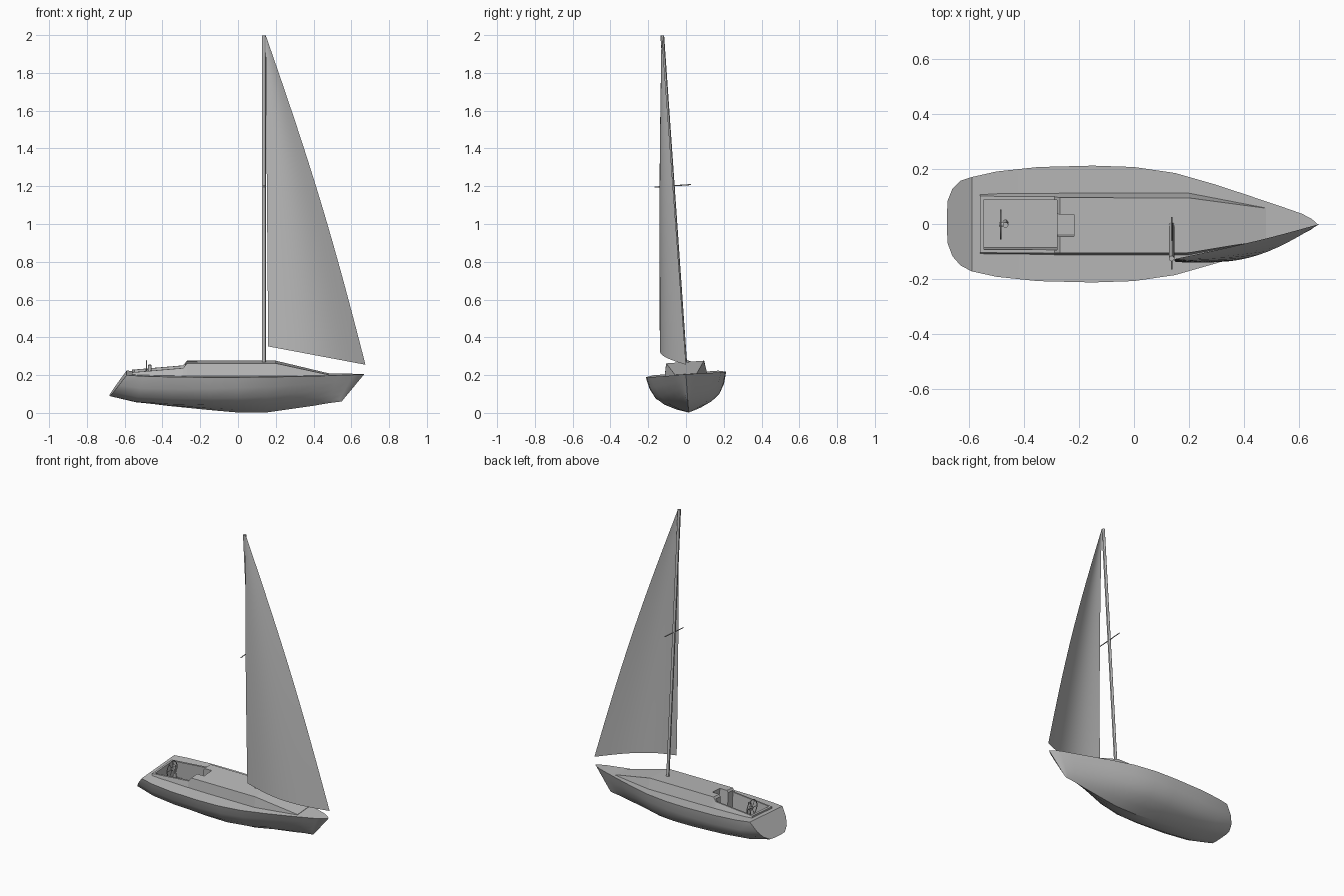
import bpy, bmesh, math
from mathutils import Matrix, Vector

if "Cube" in bpy.data.objects:
    bpy.data.objects.remove(bpy.data.objects["Cube"], do_unlink=True)

grey = bpy.data.materials.new("plain_grey")
grey.use_nodes = True
grey.diffuse_color = (0.5, 0.5, 0.5, 1)
grey.node_tree.nodes["Principled BSDF"].inputs["Base Color"].default_value = (0.5, 0.5, 0.5, 1)


def finish(name, bm):
    """Turn a bmesh into a named, coloured object."""
    bmesh.ops.remove_doubles(bm, verts=bm.verts, dist=0.0002)
    bmesh.ops.recalc_face_normals(bm, faces=bm.faces)
    mesh = bpy.data.meshes.new(name)
    bm.to_mesh(mesh)
    bm.free()
    mesh.materials.append(grey)
    obj = bpy.data.objects.new(name, mesh)
    bpy.context.collection.objects.link(obj)
    return obj


def loft(name, rings):
    """Skin open rings lengthwise, then close the top and both ends."""
    bm = bmesh.new()
    rows = [[bm.verts.new(p) for p in ring] for ring in rings]
    n = len(rows[0])
    for a, b in zip(rows, rows[1:]):
        for i in range(n):
            j = (i + 1) % n
            bm.faces.new((a[i], a[j], b[j], b[i]))
    bm.faces.new(rows[0])
    bm.faces.new(rows[-1])
    return finish(name, bm)


def rod(name, p, q, radius, sides=12):
    p, q = Vector(p), Vector(q)
    d = q - p
    bm = bmesh.new()
    bmesh.ops.create_cone(bm, cap_ends=True, segments=sides, radius1=radius, radius2=radius,
                          depth=d.length, matrix=Matrix.Translation((p + q) / 2)
                          @ d.to_track_quat('Z', 'Y').to_matrix().to_4x4())
    return finish(name, bm)


def box(name, lo, hi):
    lo, hi = Vector(lo), Vector(hi)
    bm = bmesh.new()
    bmesh.ops.create_cube(bm, size=1, matrix=Matrix.Translation((lo + hi) / 2)
                          @ Matrix.Diagonal((*(hi - lo), 1)))
    return finish(name, bm)


def smooth(obj, degrees=30):
    bpy.ops.object.select_all(action='DESELECT')
    obj.select_set(True)
    bpy.context.view_layer.objects.active = obj
    bpy.ops.object.shade_smooth_by_angle(angle=math.radians(degrees))


# Hull: half sections blended from a flat stern to a rounded middle to a sharp bow
STERN = [(0, 0), (.22, 0), (.45, .02), (.72, .22), (.9, .55), (1, 1)]
MIDDLE = [(0, 0), (.3, .1), (.6, .25), (.82, .45), (.94, .72), (1, 1)]
BOW = [(0, 0), (.2, .12), (.4, .3), (.62, .52), (.82, .76), (1, 1)]
# top x, bottom x, half beam, keel height, deck height
STATIONS = [
    (-.59, -.68, .172, .092, .212), (-.5, -.54, .192, .058, .208),
    (-.35, -.36, .208, .036, .205), (-.15, -.15, .213, .015, .203),
    (0, 0, .208, .002, .203), (.15, .15, .186, .002, .203),
    (.3, .29, .143, .022, .203), (.42, .4, .103, .038, .203),
    (.53, .48, .066, .052, .204), (.61, .53, .038, .058, .205),
    (.645, .545, .02, .06, .205), (.668, .55, 0, .062, .205)]


def section(xt, xb, beam, keel, deck):
    k = max(-1, min(1, xt / .55))
    other = BOW if k > 0 else STERN
    half = []
    for m, o in zip(MIDDLE, other):
        w, h = (a + (b - a) * abs(k) for a, b in zip(m, o))
        half.append((xb + (xt - xb) * h, w * beam, keel + (deck - keel) * h))
    return half[::-1] + [(x, -y, z) for x, y, z in half[1:]]


hull = loft("hull", [section(*s) for s in STATIONS])

# Cabin and cockpit coaming: x, half width at deck, half width on top, top height
CABIN = [(-.56, .114, .103, .222), (-.29, .114, .103, .245), (-.27, .114, .101, .27),
         (.2, .114, .1, .27), (.48, .06, .058, .206)]
cabin = loft("cabin", [[(x, b, .195), (x, t, z), (x, -t, z), (x, -b, .195)]
                       for x, b, t, z in CABIN])

# Cockpit well and companionway are cut through cabin and deck
cutters = [box("cockpit_cutter", (-.545, -.091, .12), (-.28, .091, .5)),
           box("companionway_cutter", (-.3, -.04, .14), (-.218, .04, .5))]
for part in (hull, cabin):
    bpy.context.view_layer.objects.active = part
    for cutter in cutters:
        mod = part.modifiers.new("cut", 'BOOLEAN')
        mod.operation = 'DIFFERENCE'
        mod.solver = 'EXACT'
        mod.object = cutter
        bpy.ops.object.modifier_apply(modifier=mod.name)
for cutter in cutters:
    bpy.data.objects.remove(cutter, do_unlink=True)
smooth(hull)

# Mast and spreader
mast = rod("mast", (.137, 0, .26), (.137, 0, 2.003), .01)
spreader = rod("spreader", (.137, -.096, 1.205), (.137, .096, 1.205), .003, 8)

# Steering wheel on its pedestal
hub = Vector((-.485, 0, .225))
bpy.ops.mesh.primitive_torus_add(location=hub, rotation=(0, math.pi / 2, 0), major_segments=32,
                                 minor_segments=8, major_radius=.052, minor_radius=.003)
wheel = bpy.context.object
wheel.name = "steering_wheel_rim"
wheel.data.materials.append(grey)
helm = [wheel, rod("wheel_pedestal", (-.467, 0, .118), (-.467, 0, .255), .01),
        rod("wheel_hub", hub - Vector((.006, 0, 0)), hub + Vector((.015, 0, 0)), .008)]
for i in range(3):
    a = math.pi * i / 3
    arm = Vector((0, math.cos(a), math.sin(a))) * .052
    helm.append(rod("wheel_spoke_%d" % (i + 1), hub - arm, hub + arm, .002, 6))
for part in [mast, spreader] + helm[:3]:
    smooth(part)

# The whole boat heels slightly to its right
heel = Matrix.Translation((0, .014, 0)) @ Matrix.Rotation(math.radians(4), 4, 'X')
bpy.context.view_layer.update()
for part in [hull, cabin, mast, spreader] + helm:
    part.matrix_world = heel @ part.matrix_world

# Headsail: a cambered sheet, fullest along the foot
ROWS, COLS = 24, 14
bm = bmesh.new()
grid = []
for r in range(ROWS + 1):
    t = r / ROWS
    aft = Vector((.16 - .014 * t, -.13 - .008 * math.sin(math.pi * t), .352 + 1.638 * t))
    fore = Vector((.675 - .525 * t + .024 * math.sin(math.pi * t), -.127 * t, .255 + 1.735 * t))
    row = []
    for c in range(COLS + 1):
        u = c / COLS
        p = aft.lerp(fore, u)
        p.y -= .058 * (1 - t) * math.sin(math.pi * u)
        row.append(bm.verts.new(p))
    grid.append(row)
for a, b in zip(grid, grid[1:]):
    for c in range(COLS):
        bm.faces.new((a[c], a[c + 1], b[c + 1], b[c]))
smooth(finish("headsail", bm))
